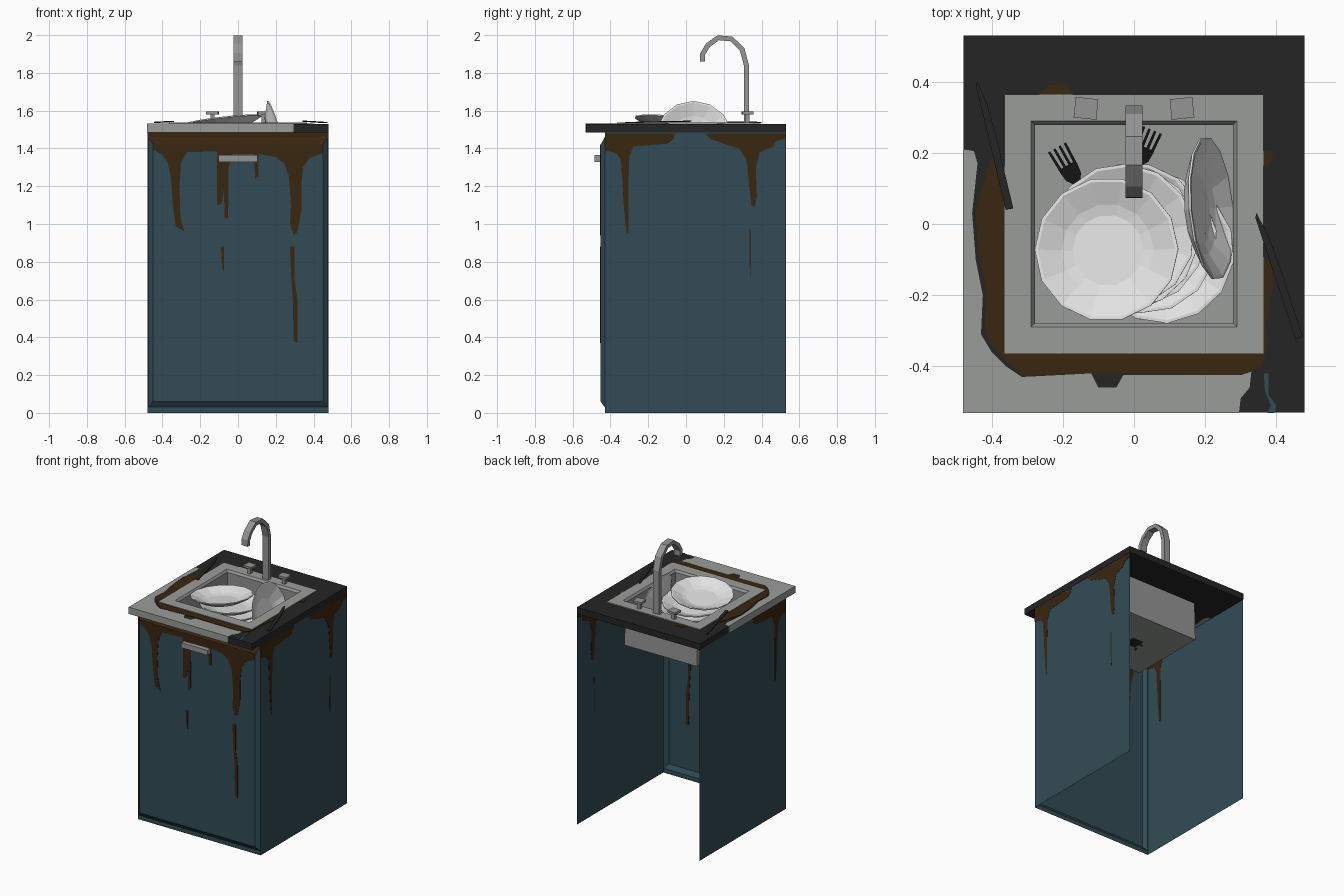
import bpy, bmesh, math
from mathutils import Vector, Matrix, Euler

if "Cube" in bpy.data.objects:
    bpy.data.objects.remove(bpy.data.objects["Cube"])


def material(name, rgb):
    m = bpy.data.materials.new(name)
    m.diffuse_color = (*rgb, 1)
    m.use_nodes = True
    m.node_tree.nodes["Principled BSDF"].inputs["Base Color"].default_value = m.diffuse_color
    return m


TEAL = material("teal_paint", (0.031, 0.071, 0.090))
BROWN = material("brown_rust", (0.042, 0.019, 0.005))
DARK = material("dark_grime", (0.018, 0.018, 0.018))
STONE = material("pale_counter", (0.32, 0.335, 0.315))
STEEL = material("steel", (0.30, 0.30, 0.30))
CHINA = material("white_china", (0.76, 0.76, 0.76))


def finish(name, bm, *mats):
    bmesh.ops.recalc_face_normals(bm, faces=bm.faces)
    me = bpy.data.meshes.new(name)
    bm.to_mesh(me)
    bm.free()
    for m in mats:
        me.materials.append(m)
    ob = bpy.data.objects.new(name, me)
    bpy.context.collection.objects.link(ob)
    return ob


def skin(name, loops, mats, caps=(False, False), closed=False, rule=None):
    """Bridge a row of equal point loops into a surface."""
    bm = bmesh.new()
    rows = [[bm.verts.new(p) for p in lp] for lp in loops]
    pairs = list(zip(rows, rows[1:])) + ([(rows[-1], rows[0])] if closed else [])
    for k, (a, b) in enumerate(pairs):
        n = len(a)
        for i in range(n):
            f = bm.faces.new((a[i], a[(i + 1) % n], b[(i + 1) % n], b[i]))
            if rule:
                f.material_index = rule(k, i)
    if caps[0]:
        bm.faces.new(rows[0])
    if caps[1]:
        bm.faces.new(rows[-1])
    return finish(name, bm, *mats)


def plate(name, pts, mat, place, t0, t1):
    """Flat outline extruded from depth t0 to t1; place maps (u, v, t) to 3D."""
    return skin(name, [[place(u, v, t) for u, v in pts] for t in (t0, t1)], [mat], (True, True))


def rect(x, y0, y1, z):
    return [(-x, y0, z), (x, y0, z), (x, y1, z), (-x, y1, z)]


def box(name, c, size, mat, rot=0):
    bm = bmesh.new()
    bmesh.ops.create_cube(bm, size=1, matrix=Matrix.Translation(c) @ Matrix.Rotation(rot, 4, 'Z')
                          @ Matrix.Diagonal((*size, 1)))
    return finish(name, bm, mat)


# Cabinet: open back and bottom, thin sheets, raised door front
def front_rect(x, z0, z1, y):
    return [(-x, y, z0), (x, y, z0), (x, y, z1), (-x, y, z1)]


skin("door_front", [front_rect(.478, 0, 1.485, -.43), front_rect(.475, .03, 1.46, -.43),
                    front_rect(.45, .06, 1.42, -.452)], [TEAL, BROWN], (False, True),
     rule=lambda k, i: 1 if i == 2 else 0)
for side, x in (("right", .478), ("left", -.478)):
    bm = bmesh.new()
    bm.faces.new([bm.verts.new((x, y, z)) for y, z in ((-.43, 0), (.53, 0), (.53, 1.485), (-.43, 1.485))])
    finish(side + "_panel", bm, TEAL)
box("door_handle", (0, -.468, 1.347), (.205, .035, .035), STEEL)

# Rust runs, showing on both faces of the thin sheets
front_run = [(-.45, 1.42), (-.45, 1.395), (-.40, 1.365), (-.375, 1.33), (-.355, 1.25), (-.345, 1.1),
             (-.33, .99), (-.285, .96), (-.305, 1.04), (-.31, 1.2), (-.30, 1.33), (-.27, 1.38),
             (-.11, 1.385), (-.11, 1.10), (-.085, 1.11), (-.075, 1.18), (-.07, 1.03), (-.052, 1.03),
             (-.05, 1.3), (-.03, 1.37), (.085, 1.37), (.09, 1.24), (.108, 1.25), (.11, 1.37),
             (.2, 1.355), (.245, 1.32), (.27, 1.25), (.28, 1.1), (.275, 1.0), (.295, .94),
             (.315, .96), (.335, 1.07), (.335, 1.2), (.345, 1.3), (.38, 1.35), (.45, 1.375), (.45, 1.42)]
front_streak = [(.275, .88), (.30, .88), (.30, .7), (.315, .6), (.315, .37), (.295, .38), (.29, .6), (.28, .75)]
front_spot = [(-.09, .88), (-.075, .88), (-.075, .75), (-.085, .77)]
side_run = [(-.43, 1.48), (-.43, 1.39), (-.37, 1.375), (-.345, 1.34), (-.335, 1.2), (-.33, 1.1),
            (-.315, .95), (-.305, .95), (-.305, 1.2), (-.30, 1.35), (-.28, 1.41), (-.1, 1.425),
            (-.065, 1.45), (-.06, 1.48)]
side_run_back = [(.10, 1.48), (.13, 1.45), (.2, 1.425), (.28, 1.4), (.32, 1.34), (.335, 1.2), (.345, 1.1),
                 (.365, 1.09), (.375, 1.15), (.37, 1.3), (.39, 1.38), (.46, 1.41), (.48, 1.44),
                 (.53, 1.455), (.53, 1.48)]
side_streak = [(.335, .97), (.345, .97), (.342, .72), (.338, .72)]
for nm, pts in (("front_rust", front_run), ("front_streak", front_streak), ("front_spot", front_spot)):
    plate(nm, pts, BROWN, lambda u, v, t: (u, t, v), -.454, -.450)
for nm, pts in (("right_rust", side_run), ("right_rust_back", side_run_back), ("right_streak", side_streak)):
    plate(nm, pts, BROWN, lambda u, v, t: (t, u, v), .4765, .4795)
plate("left_rust", side_run, BROWN, lambda u, v, t: (t, u, v), -.4795, -.4765)

# Countertop ring with the pale, rusty and worn areas
skin("countertop", [rect(.48, -.53, .53, 1.53), rect(.29, -.29, .29, 1.53),
                    rect(.29, -.29, .29, 1.485), rect(.48, -.53, .53, 1.485)], [DARK], closed=True)
pale = [(-.481, .21), (-.45, .205), (-.44, .17), (-.455, .03), (-.445, -.1), (-.425, -.2), (-.43, -.31),
        (-.40, -.36), (-.36, -.40), (-.315, -.43), (-.12, -.42), (-.10, -.46), (-.05, -.46), (-.03, -.425),
        (.30, -.425), (.33, -.415), (.325, -.46), (.30, -.49), (.295, -.531), (-.481, -.531)]
rust_top = [(-.40, .19), (-.42, .12), (-.445, .03), (-.44, -.06), (-.415, -.2), (-.42, -.28), (-.405, -.335),
            (-.36, -.385), (-.31, -.427), (-.12, -.42), (.0, -.42), (.30, -.425), (.36, -.40), (.375, -.34),
            (.37, -.28), (.392, -.17), (.385, -.11), (.35, -.08), (.35, -.34), (-.35, -.34), (-.35, .15)]
flat = lambda u, v, t: (u, v, t)
plate("pale_counter_area", pale, STONE, flat, 1.484, 1.5315)
plate("counter_rust", rust_top, BROWN, flat, 1.5295, 1.533)
plate("counter_rust_right", [(.35, .205), (.385, .205), (.392, .185), (.38, .165), (.35, .165)], BROWN, flat, 1.5295, 1.533)
plate("counter_rust_back", [(-.27, .36), (-.24, .39), (-.19, .395), (-.17, .36)], BROWN, flat, 1.5295, 1.533)
plate("worn_teal_streak", [(.365, -.42), (.378, -.42), (.378, -.48), (.40, -.51), (.395, -.531), (.375, -.531),
                           (.385, -.51), (.368, -.47)], TEAL, flat, 1.5295, 1.532)

# Sink basin with rim and drain
sq = lambda r, z: rect(r, -r, r, z)
skin("sink_basin", [sq(.364, 1.529), sq(.364, 1.537), sq(.289, 1.537), sq(.278, 1.522), sq(.282, 1.222)],
     [STONE, STEEL], (False, True), rule=lambda k, i: 0 if k < 2 else 1)
box("drain", (0, 0, 1.22), (.08, .08, .008), DARK)

# Faucet: rectangular section swept along a hooked path
path = [Vector(p) for p in ((.32, 1.53), (.32, 1.84), (.297, 1.925), (.24, 1.98), (.17, 1.986),
                            (.115, 1.945), (.088, 1.90), (.087, 1.86))]
loops = []
for i, p in enumerate(path):
    d = (path[min(i + 1, len(path) - 1)] - path[max(i - 1, 0)]).normalized()
    n = Vector((d.y, -d.x)) * .0135
    a, b = p + n, p - n
    loops.append([(-.024, *a), (.024, *a), (.024, *b), (-.024, *b)])
skin("faucet", loops, [STEEL], (True, True))
for side, s in (("left", -1), ("right", 1)):
    box(side + "_tap_stem", (s * .135, .325, 1.556), (.022, .022, .052), STEEL)
    box(side + "_tap_knob", (s * .135, .325, 1.588), (.064, .058, .015), STEEL, s * .1)

# Dishes: lathed 14-sided plates
profile = [(.085, 0), (.13, .008), (.203, .044), (.203, .05), (.194, .05), (.13, .02), (.10, .012)]


def dish(name, loc, rot, spin=0):
    rings = [[(r * math.cos(a), r * math.sin(a), z) for a in
              (spin + k * math.tau / 14 for k in range(14))] for r, z in profile]
    ob = skin(name, rings, [CHINA], (True, True))
    ob.data.transform(Matrix.Translation(loc) @ Euler(rot).to_matrix().to_4x4())


stack = [(.06, -.07, 1.225, 0, 0), (.08, -.075, 1.265, .03, -.02), (.03, -.05, 1.31, -.04, .02),
         (.0, -.03, 1.355, .02, -.03), (-.02, -.04, 1.40, -.05, -.04), (-.03, -.035, 1.445, -.05, -.06),
         (-.072, -.075, 1.503, -.08, -.11)]
for i, (x, y, z, rx, ry) in enumerate(stack):
    dish("stacked_plate_%d" % (i + 1), (x, y, z), (rx, ry, 0), i * .3)
dish("leaning_plate", (.172, .04, 1.443), (0, math.radians(73), math.radians(5)))


# Cutlery: flat outlines laid between two points, length along local y
def cutlery(name, pts, start, end):
    a, b = Vector(start), Vector(end)
    d = (b - a).normalized()
    s = d.cross(Vector((0, 0, 1))).normalized()
    n = s.cross(d)
    plate(name, pts, DARK, lambda u, v, t: a + s * u + d * v + n * t, 0, .006)


half = [(.007, 0), (.006, .24), (.024, .27), (.027, .30), (.029, .38), (.022, .38), (.019, .31),
        (.012, .31), (.012, .38), (.005, .38), (.004, .31)]
fork = half + [(-u, v) for u, v in reversed(half)]
cutlery("fork_left", fork, (-.06, -.06, 1.212), (-.245, .265, 1.46))
cutlery("fork_right", fork, (-.06, .0, 1.215), (.05, .26, 1.46))
knife = [(-.011, 0), (.011, 0), (.011, .15), (.013, .17), (.009, .30), (-.003, .37), (-.010, .36), (-.010, .15)]
cutlery("knife_left", knife, (-.35, .042, 1.54), (-.437, .40, 1.535))
cutlery("knife_right", knife, (.464, -.32, 1.534), (.34, .053, 1.542))
